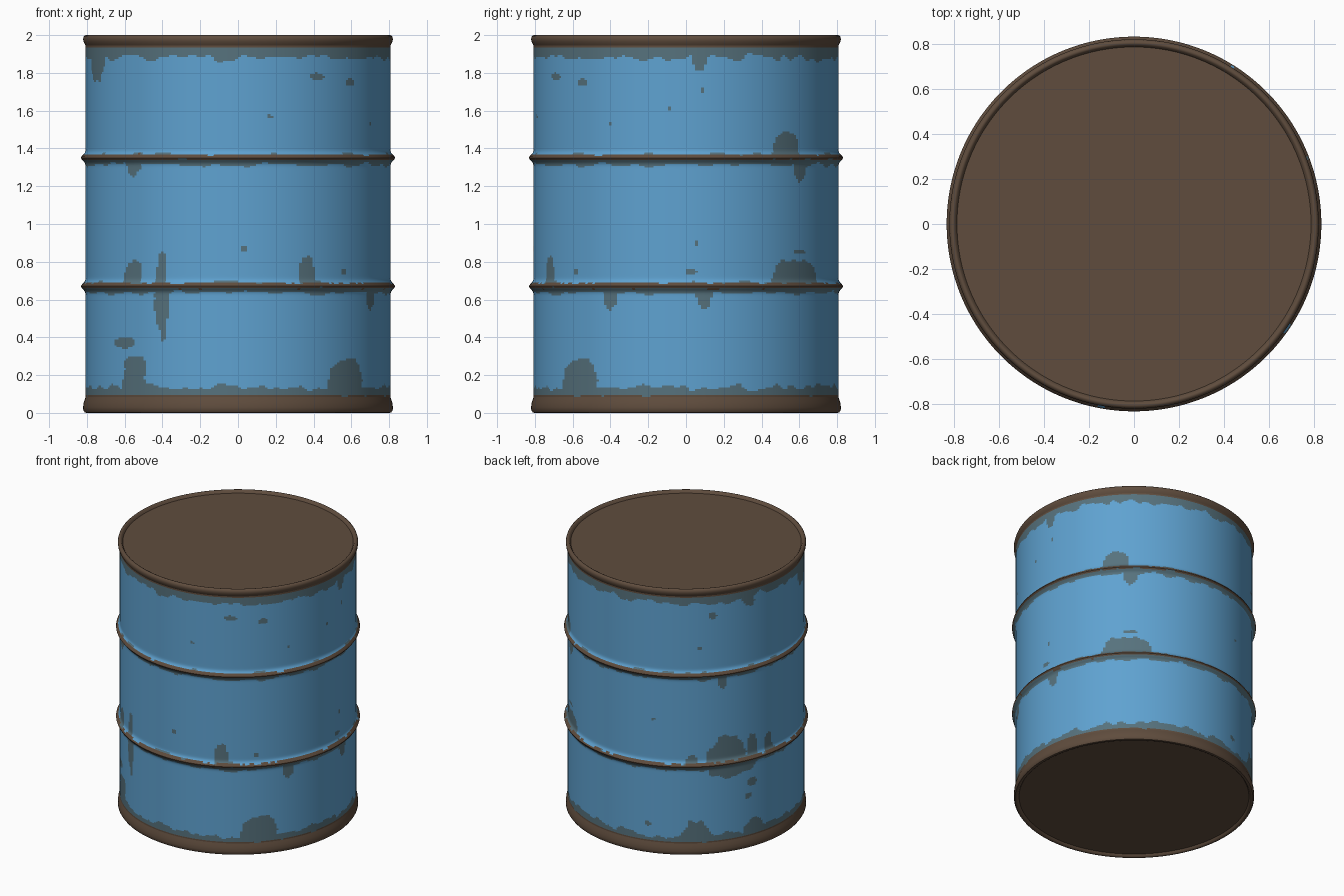
import bpy, bmesh, math
from mathutils import Vector, noise

if "Cube" in bpy.data.objects:
    bpy.data.objects.remove(bpy.data.objects["Cube"])

SEG, ROWS = 320, 184
R = 0.807
HOOPS = (0.67, 1.35)


def material(name, rgb):
    m = bpy.data.materials.new(name)
    m.diffuse_color = (*rgb, 1)
    m.use_nodes = True
    m.node_tree.nodes["Principled BSDF"].inputs["Base Color"].default_value = m.diffuse_color
    return m


BLUE = material("blue paint", (0.114, 0.362, 0.635))
WORN = material("worn grey paint", (0.094, 0.168, 0.205))
RUST = material("brown rust", (0.115, 0.073, 0.047))


def lathe(name, profile, rule, mats):
    """Spin (radius, height) points round z; rule(angle, z) picks the material."""
    bm = bmesh.new()
    rings = []
    for r, z in profile:
        if r == 0:
            rings.append([bm.verts.new((0, 0, z))] * SEG)
        else:
            rings.append([bm.verts.new((r * math.cos(a), r * math.sin(a), z))
                          for a in (math.tau * i / SEG for i in range(SEG))])
    for lo, hi in zip(rings, rings[1:]):
        for i in range(SEG):
            j = (i + 1) % SEG
            vs = list(dict.fromkeys((lo[i], lo[j], hi[j], hi[i])))
            f = bm.faces.new(vs)
            c = f.calc_center_median()
            f.material_index = rule(math.atan2(c.y, c.x), c.z)
    mesh = bpy.data.meshes.new(name)
    bm.to_mesh(mesh)
    bm.free()
    for m in mats:
        mesh.materials.append(m)
    ob = bpy.data.objects.new(name, mesh)
    bpy.context.collection.objects.link(ob)
    bpy.ops.object.select_all(action='DESELECT')
    ob.select_set(True)
    bpy.context.view_layer.objects.active = ob
    bpy.ops.object.shade_smooth_by_angle(angle=math.radians(40))
    return ob


# Loose worn spots: angle in degrees, height, half width, half height
SPOTS = [
    (-59, 1.78, .045, .02), (-43, 1.75, .035, .023), (-78, 1.57, .014, .012),
    (-88, .87, .016, .02), (-46, .75, .022, .018), (-138, .37, .08, .028),
    (-133, .25, .08, .05), (48, .85, .05, .018), (2, .75, .03, .018),
    (4, .9, .012, .012), (6, 1.71, .013, .014), (-30, 1.53, .013, .012),
    (-6, 1.61, .012, .01), (138, 1.79, .03, .025), (132, 1.55, .014, .014),
    (109, 1.01, .014, .012), (106, .22, .02, .02), (159, .49, .04, .03),
    (157, .39, .03, .025),
]
# Patches growing from a hoop or rim: angle, root height, tip height, half width
PATCHES = [
    (-158, 1.9, 1.76, .10), (5, 1.9, 1.81, .035), (157, 1.9, 1.81, .05),
    (-133, .67, .81, .065), (-120, .67, .84, .032), (-63, .67, .83, .05),
    (-120, .67, .42, .045), (-133, 1.35, 1.26, .06), (-30, .67, .54, .045),
    (41, 1.35, 1.49, .085), (48, 1.35, 1.23, .05), (46, .67, .82, .17),
    (7, .67, .55, .045), (145, .67, .87, .14), (159, .67, .84, .04),
    (169, .67, .82, .035), (128, .67, .77, .04), (148, .67, .56, .18),
    (143, 1.35, 1.23, .03), (-44, .1, .28, .13), (-133, .1, .29, .08),
    (130, .1, .25, .10), (160, .1, .21, .08),
]


def paint(a, z):
    p = Vector((math.cos(a), math.sin(a), z))
    rough = noise.noise(p * 9 + Vector((3, 1, 7)))
    fine = noise.noise(p * 26)
    edge = Vector((p.x, p.y, 0))
    wave = noise.noise(edge * 5) * .03 + noise.noise(edge * 13) * .028
    # rust on the hoop crests and beside the rims
    for h in HOOPS:
        if abs(z - h - .004 - .006 * rough) < .014 + .005 * fine:
            return 2
    if z > 1.937 + .004 * rough or z < .092 + .004 * rough:
        return 2
    # worn borders by the rims and along the hoops
    if z > 1.878 + wave or z < .138 - wave:
        return 1
    for h in HOOPS:
        if -.036 - .022 * rough < z - h < .018 + .022 * rough:
            return 1

    def arc(deg):
        d = a - math.radians(deg)
        return math.atan2(math.sin(d), math.cos(d)) * R

    for deg, zc, w, h in SPOTS:
        if (arc(deg) / w) ** 2 + ((z - zc) / h) ** 2 < 1 + .7 * rough + .4 * fine:
            return 1
    for deg, root, tip, w in PATCHES:
        t = (z - root) / (tip - root)
        if 0 <= t and abs(arc(deg) / w) ** 2.5 + t ** 2.5 < 1 + .5 * rough + .3 * fine:
            return 1
    return 0


def radius(z):
    return R + sum(.025 * math.exp(-((z - h) / .02) ** 2) for h in HOOPS)


# Painted wall with two rolled hoops
Z0, Z1 = .085, 1.945
wall = [(radius(z), z) for z in (Z0 + (Z1 - Z0) * i / ROWS for i in range(ROWS + 1))]
lathe("drum_wall", wall, paint, (BLUE, WORN, RUST))


def rust(a, z):
    return 0


# Rolled rims with shallow recessed end plates
lathe("bottom_end_and_rim",
      [(0, .018), (.784, .018), (.792, .004), (.802, 0), (.812, .003), (.819, .014),
       (.82, .03), (.817, .055), (.81, .075), (R, Z0)], rust, (RUST,))
lathe("top_end_and_rim",
      [(R, Z1), (.811, 1.952), (.818, 1.966), (.82, 1.98), (.817, 1.992), (.809, 1.999),
       (.802, 2.0), (.795, 1.997), (.786, 1.98), (0, 1.98)], rust, (RUST,))
